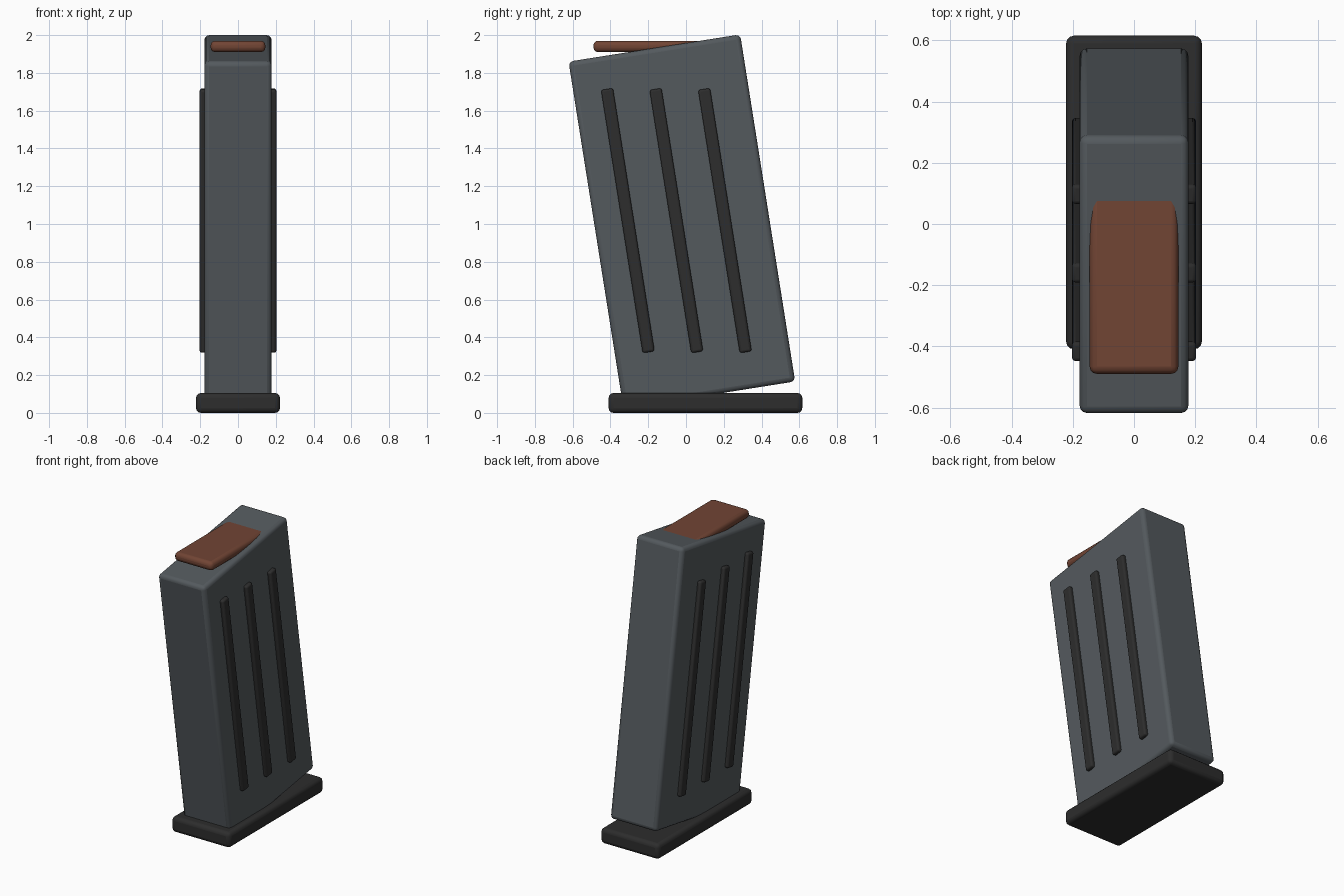
import bpy, math

if "Cube" in bpy.data.objects:
    bpy.data.objects.remove(bpy.data.objects["Cube"])

TILT = math.radians(9)


def material(name, rgb):
    m = bpy.data.materials.new(name)
    m.diffuse_color = (*rgb, 1)
    m.use_nodes = True
    m.node_tree.nodes["Principled BSDF"].inputs["Base Color"].default_value = m.diffuse_color
    return m


steel = material("grey steel", (0.088, 0.101, 0.111))
black = material("black polymer", (0.026, 0.026, 0.026))
copper = material("copper brown", (0.165, 0.058, 0.034))


def box(name, size, loc, mat, bevel, tilt=0.0):
    """Rounded box, leaning toward the front by the tilt angle."""
    bpy.ops.mesh.primitive_cube_add(size=1, location=loc)
    ob = bpy.context.object
    ob.name = name
    ob.scale = size
    bpy.ops.object.transform_apply(location=False, rotation=False, scale=True)
    ob.rotation_euler.x = tilt
    mod = ob.modifiers.new("rounded edges", "BEVEL")
    mod.width = bevel
    mod.segments = 3
    ob.data.materials.append(mat)
    bpy.ops.object.shade_smooth_by_angle(angle=math.radians(35))
    return ob


# leaning body and flat base plate
box("body", (0.356, 0.92, 1.86), (0, -0.022, 1.013), steel, 0.025, TILT)
box("base_plate", (0.444, 1.025, 0.105), (0, 0.103, 0.0525), black, 0.025)

# level slab that emerges from the sloping top
box("top_slab", (0.29, 0.69, 0.06), (0, -0.145, 1.94), copper, 0.024)

# three raised ribs on each side
for side, label in ((-1, "left"), (1, "right")):
    for i in range(3):
        box(f"{label}_rib_{i + 1}", (0.045, 0.064, 1.41),
            (side * 0.1805, -0.051 + (i - 1) * 0.257, 1.018), black, 0.012, TILT)
